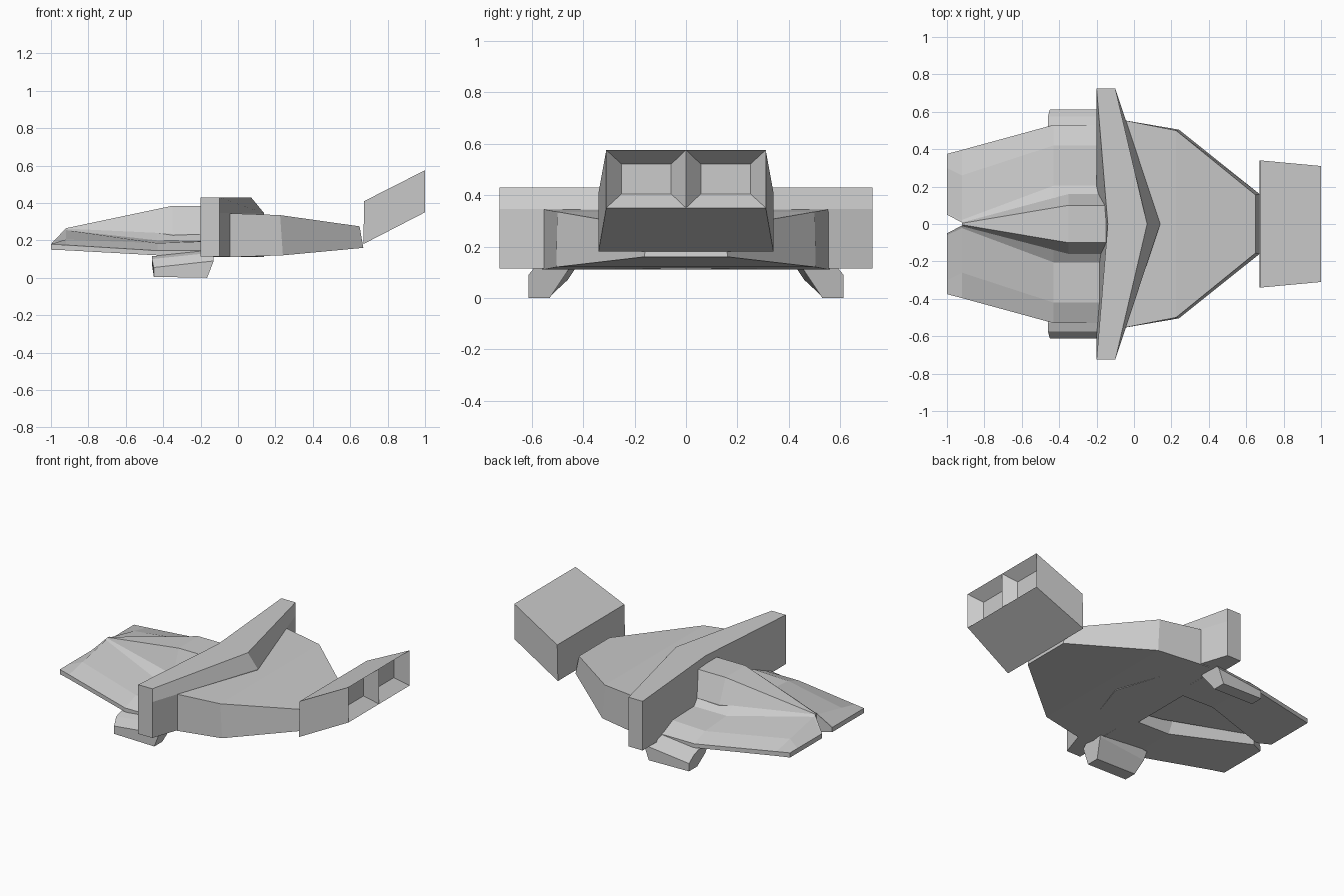
import bpy, bmesh

if "Cube" in bpy.data.objects:
    bpy.data.objects.remove(bpy.data.objects["Cube"])


def loft(name, rings, mirror=False):
    """Skin equal-length rings of (x, y, z) points and cap both ends."""
    bm = bmesh.new()
    rows = [[bm.verts.new(p) for p in ring] for ring in rings]
    n = len(rows[0])
    for a, b in zip(rows, rows[1:]):
        for i in range(n):
            j = (i + 1) % n
            bm.faces.new((a[i], a[j], b[j], b[i]))
    bm.faces.new(rows[0])
    bm.faces.new(rows[-1])
    bmesh.ops.recalc_face_normals(bm, faces=bm.faces)
    if mirror:  # drop walls lying on the mirror plane
        seam = [f for f in bm.faces if all(abs(v.co.y) < 1e-5 for v in f.verts)]
        bmesh.ops.delete(bm, geom=seam, context='FACES_ONLY')
    mesh = bpy.data.meshes.new(name)
    bm.to_mesh(mesh)
    bm.free()
    obj = bpy.data.objects.new(name, mesh)
    bpy.context.collection.objects.link(obj)
    if mirror:
        m = obj.modifiers.new("mirror", 'MIRROR')
        m.use_axis = (False, True, False)
    return obj


def at_x(x, section):
    return [(x, y, z) for y, z in section]


def at_y(y, section):
    return [(x, y, z) for x, z in section]


# Tapering main hull, sides leaning outward toward the bottom
def hull_ring(x, y, top, bottom, lean):
    return [(x, -y, top), (x, y, top),
            (x + lean, y + lean * 0.3, bottom), (x + lean, -y - lean * 0.3, bottom)]


loft("hull", [hull_ring(-0.10, 0.56, 0.345, 0.11, 0.0),
              hull_ring(-0.055, 0.555, 0.345, 0.11, 0.0),
              hull_ring(0.225, 0.50, 0.335, 0.12, 0.015),
              hull_ring(0.65, 0.155, 0.275, 0.16, 0.02)])

# Crossbar with a ridge swelling toward the middle
bar_end = [(-0.2, 0.43), (-0.1, 0.43), (-0.1, 0.345), (-0.1, 0.115), (-0.2, 0.115)]
bar_mid = [(-0.14, 0.43), (0.07, 0.43), (0.14, 0.345), (0.14, 0.112), (-0.2, 0.112)]
loft("crossbar", [at_y(-0.725, bar_end), at_y(0, bar_mid), at_y(0.725, bar_end)])

# Raised block with two tapered pockets in its end
loft("engine_block", [
    [(0.67, 0, 0.18), (0.67, 0.34, 0.18), (0.675, 0.34, 0.41), (0.675, 0, 0.41)],
    at_x(1.0, [(0, 0.35), (0.31, 0.35), (0.31, 0.575), (0, 0.575)]),
    at_x(0.93, [(0.058, 0.405), (0.25, 0.405), (0.25, 0.52), (0.058, 0.52)]),
], mirror=True)

# Central spine between the prongs
def spine_section(top, flank, z_top, z_mid, z_low):
    return [(-top, z_top), (top, z_top), (flank, z_mid), (flank, z_low),
            (-flank, z_low), (-flank, z_mid)]


loft("spine", [at_x(-0.92, spine_section(0.004, 0.012, 0.265, 0.262, 0.21)),
               at_x(-0.35, spine_section(0.1, 0.16, 0.385, 0.235, 0.17)),
               at_x(-0.12, spine_section(0.1, 0.16, 0.385, 0.235, 0.14))])

# Two forward prongs
loft("prong", [
    at_x(-1.0, [(0.05, 0.18), (0.06, 0.18), (0.3, 0.18), (0.375, 0.18),
                (0.375, 0.15), (0.05, 0.15)]),
    at_x(-0.92, [(0.008, 0.265), (0.022, 0.255), (0.26, 0.205), (0.396, 0.175),
                 (0.396, 0.147), (0.012, 0.147)]),
    at_x(-0.43, [(0.139, 0.24), (0.205, 0.2), (0.42, 0.185), (0.53, 0.145),
                 (0.53, 0.12), (0.2, 0.12)]),
    at_x(-0.15, [(0.16, 0.235), (0.205, 0.2), (0.42, 0.195), (0.53, 0.145),
                 (0.53, 0.113), (0.2, 0.113)]),
], mirror=True)

# Angled pods under the prongs
pod_a = [(0.43, 0.115), (0.53, 0.115), (0.575, 0.1), (0.612, 0.055),
         (0.612, 0.005), (0.53, 0.005), (0.46, 0.07)]
pod_b = [(y, z + (0.035 if z > 0.03 else -0.005)) for y, z in pod_a]
loft("pod", [[(-0.46 + (0.01 if z < 0.06 else 0), y, z) for y, z in pod_a],
             [(-0.165 if z < 0.03 else -0.13, y, z) for y, z in pod_b]], mirror=True)
